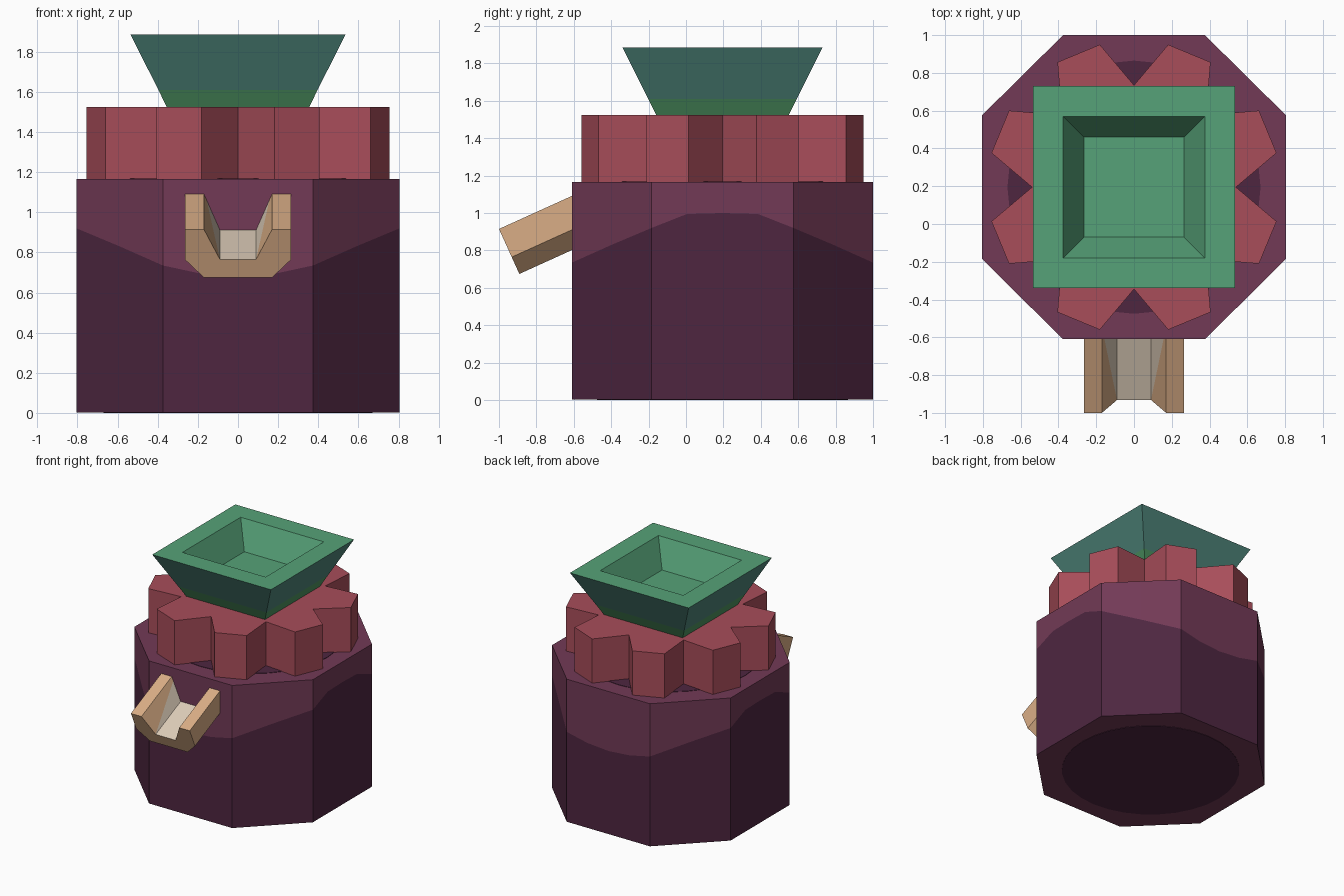
import bpy, bmesh, math

if "Cube" in bpy.data.objects:
    bpy.data.objects.remove(bpy.data.objects["Cube"])

CY = 0.195  # y of the common vertical axis


def material(name, r, g, b):
    lin = [((c / 255 + 0.055) / 1.055) ** 2.4 for c in (r, g, b)]
    m = bpy.data.materials.new(name)
    m.diffuse_color = (*lin, 1)
    m.use_nodes = True
    m.node_tree.nodes["Principled BSDF"].inputs["Base Color"].default_value = m.diffuse_color
    return m


PLUM = material("plum", 114, 58, 86)
DARK_PLUM = material("dark plum", 78, 38, 64)
RED = material("brick red", 168, 77, 90)
GREEN = material("green", 86, 162, 120)
LEAF = material("leaf green", 78, 148, 98)
TEAL = material("teal", 79, 134, 123)
TAN = material("tan", 218, 174, 134)
CREAM = material("cream", 220, 204, 184)


def loft(name, rings, mats, bands, caps=(0, 0), tweak=None):
    """Join rings of points with quads; one material index per band and cap."""
    bm = bmesh.new()
    vs = [[bm.verts.new(p) for p in ring] for ring in rings]
    n = len(rings[0])
    for a, b, mi in zip(vs, vs[1:], bands):
        for i in range(n):
            j = (i + 1) % n
            bm.faces.new((a[i], a[j], b[j], b[i])).material_index = mi
    bm.faces.new(vs[0][::-1]).material_index = caps[0]
    bm.faces.new(vs[-1]).material_index = caps[1]
    if tweak:
        tweak(bm, vs)
    bmesh.ops.recalc_face_normals(bm, faces=bm.faces)
    me = bpy.data.meshes.new(name)
    bm.to_mesh(me)
    bm.free()
    for m in mats:
        me.materials.append(m)
    ob = bpy.data.objects.new(name, me)
    bpy.context.collection.objects.link(ob)
    return ob


def circle(r, z, n=32):
    return [(r * math.cos(i * math.tau / n), CY + r * math.sin(i * math.tau / n), z)
            for i in range(n)]


def square(h, z):
    return [(sx * h, CY + sy * h, z) for sx, sy in ((-1, -1), (1, -1), (1, 1), (-1, 1))]


# Octagonal body: wavy line between dark and light plum, given for a quarter
quarter = [(0, -.805, .68), (.19, -.805, .695), (.375, -.805, .735), (.59, -.593, .83),
           (.805, -.38, .92), (.805, -.19, .995), (.805, 0, 1.0)]
half = quarter + [(x, -y, z) for x, y, z in reversed(quarter[:-1])]
outline = half + [(-x, y, z) for x, y, z in reversed(half[1:-1])]
loft("body",
     [[(x, CY + y, .003) for x, y, z in outline],
      [(x, CY + y, z) for x, y, z in outline],
      [(x, CY + y, 1.165) for x, y, z in outline]],
     [PLUM, DARK_PLUM], [1, 0])

# Dark discs painted under the gear and on the underside
loft("top_disc", [circle(.67, 1.161), circle(.67, 1.168)], [DARK_PLUM], [0])
loft("bottom_disc", [circle(.67, 0), circle(.67, .006)], [DARK_PLUM], [0])

# Eight-toothed gear
gear = []
for i in range(8):
    for deg, r in ((0, .54), (13.5, .776), (31.5, .776)):
        a = math.radians(45 * i + deg)
        gear.append((r * math.cos(a), CY + r * math.sin(a)))
loft("gear", [[(x, y, z) for x, y in gear] for z in (1.165, 1.525)], [RED], [0])

# Square hopper with hollow top
loft("hopper",
     [square(.355, 1.525), square(.397, 1.61), square(.535, 1.885),
      square(.375, 1.885), square(.265, 1.675)],
     [GREEN, LEAF, TEAL], [1, 2, 0, 0], (1, 0))

# Tilted open chute: U-shaped section (x, depth below rim) swept along its slope
section = [(-.265, 0), (-.265, .165), (-.17, .264), (.17, .264), (.265, .165), (.265, 0),
           (.17, 0), (.09, .165), (-.09, .165), (-.17, 0)]
down, back, length = (.413, -.911), (.911, .413), .5


def chute_ring(t):
    return [(x, -1 + d * down[0] + t * back[0], .915 + d * down[1] + t * back[1])
            for x, d in section]


def chute_colours(bm, vs):
    # Cream floor, and inner walls split diagonally into tan and cream
    a, b = vs
    bm.faces.get((a[7], a[8], b[8], b[7])).material_index = 1
    for top, low in ((6, 7), (9, 8)):
        bm.faces.remove(bm.faces.get((a[top], a[low], b[low], b[top])))
        bm.faces.new((a[top], a[low], b[top])).material_index = 0
        bm.faces.new((a[low], b[low], b[top])).material_index = 1


loft("chute", [chute_ring(0), chute_ring(length)], [TAN, CREAM], [0], (0, 0), chute_colours)
